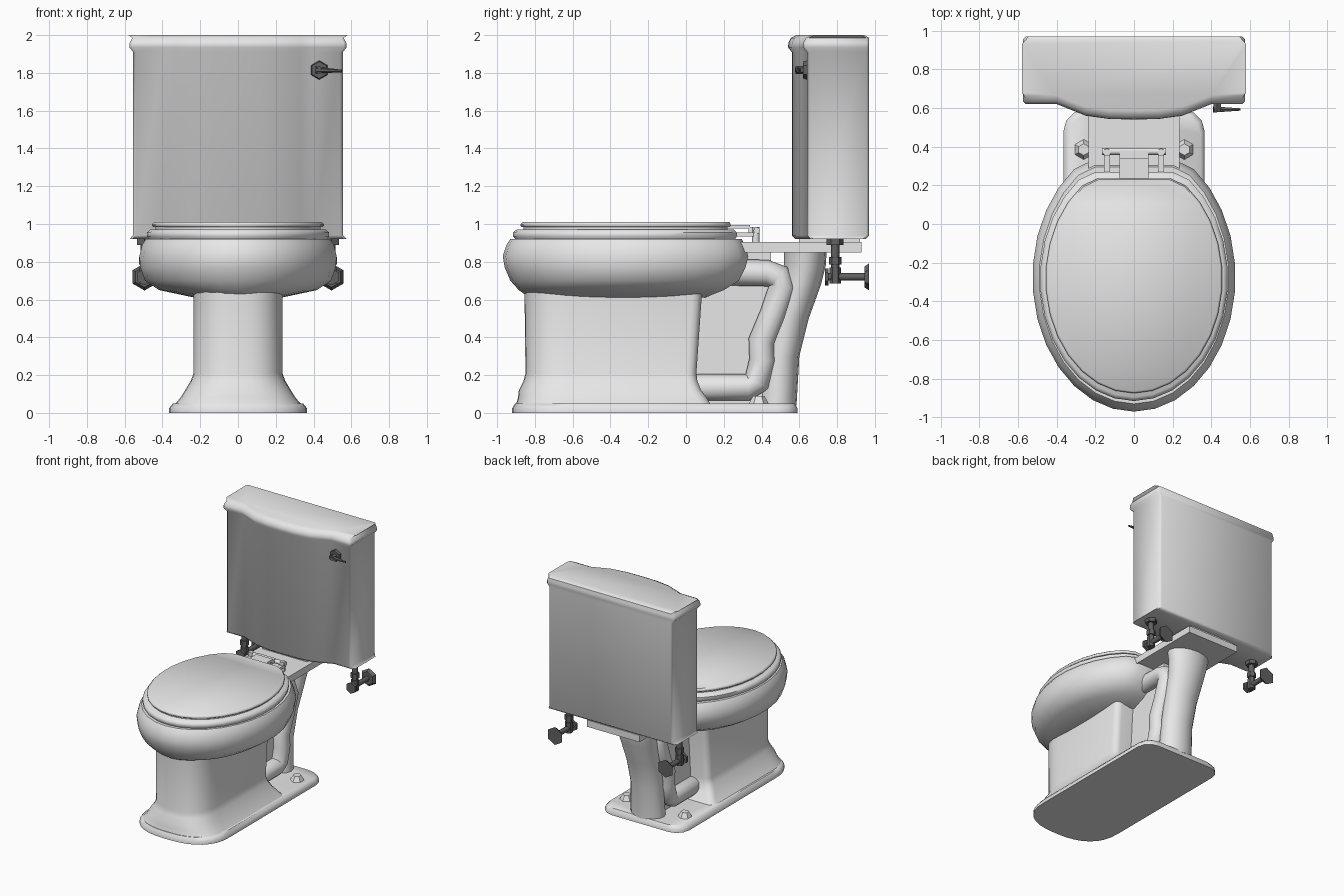
import bpy, bmesh
from math import sin, cos, pi, radians, copysign
from mathutils import Vector, Matrix

if "Cube" in bpy.data.objects:
    bpy.data.objects.remove(bpy.data.objects["Cube"], do_unlink=True)


def material(name, rgb, rough):
    m = bpy.data.materials.new(name)
    m.use_nodes = True
    m.diffuse_color = (*rgb, 1)
    bsdf = m.node_tree.nodes["Principled BSDF"]
    bsdf.inputs["Base Color"].default_value = (*rgb, 1)
    bsdf.inputs["Roughness"].default_value = rough
    return m


PORCELAIN = material("white_porcelain", (0.8, 0.8, 0.8), 0.4)
METAL = material("dark_metal", (0.12, 0.12, 0.12), 0.4)


def finish(name, bm, mat, angle=None):
    bmesh.ops.recalc_face_normals(bm, faces=bm.faces)
    mesh = bpy.data.meshes.new(name)
    bm.to_mesh(mesh)
    bm.free()
    mesh.materials.append(mat)
    ob = bpy.data.objects.new(name, mesh)
    bpy.context.collection.objects.link(ob)
    if angle:
        bpy.ops.object.select_all(action="DESELECT")
        ob.select_set(True)
        bpy.context.view_layer.objects.active = ob
        bpy.ops.object.shade_smooth_by_angle(angle=radians(angle))
    return ob


def loft(name, rings, mat=PORCELAIN, angle=50):
    """Skin a stack of equal-length rings and cap both ends."""
    bm = bmesh.new()
    rows = [[bm.verts.new(p) for p in ring] for ring in rings]
    for a, b in zip(rows, rows[1:]):
        for i in range(len(a)):
            j = (i + 1) % len(a)
            bm.faces.new((a[i], a[j], b[j], b[i]))
    bm.faces.new(rows[0])
    bm.faces.new(rows[-1])
    return finish(name, bm, mat, angle)


def box(name, x, y, z, mat=PORCELAIN):
    bm = bmesh.new()
    size = Vector((x[1] - x[0], y[1] - y[0], z[1] - z[0]))
    mid = Vector((x[1] + x[0], y[1] + y[0], z[1] + z[0])) / 2
    bmesh.ops.create_cube(bm, size=1, matrix=Matrix.Translation(mid) @ Matrix.Diagonal((*size, 1)))
    return finish(name, bm, mat)


def rod(name, start, end, r1, r2=None, sides=6, mat=METAL, angle=None):
    """Straight prism or cone between two points."""
    a, b = Vector(start), Vector(end)
    turn = (b - a).to_track_quat("Z", "Y").to_matrix().to_4x4()
    bm = bmesh.new()
    bmesh.ops.create_cone(bm, cap_ends=True, segments=sides, radius1=r1,
                          radius2=r1 if r2 is None else r2, depth=(b - a).length,
                          matrix=Matrix.Translation((a + b) / 2) @ turn)
    return finish(name, bm, mat, angle)


def egg(rx, front, back, z, n=30):
    """Oval ring whose rear end is cut straight."""
    cut = 0.875
    ry = (back - front) / (1 + cut)
    mid = front + ry
    angles = [2 * pi * i / n - pi / 2 for i in range(n)]
    return [(rx * cos(t), mid + ry * min(sin(t), cut), z) for t in angles]


def foot(hx, front, back, z, nose, r):
    """Ring with a blunt rounded nose and rounded rear corners."""
    half = []
    for i in range(9):
        t = i / 8 * pi / 2
        half.append((hx * sin(t) ** 0.8, front + nose * (1 - cos(t) ** 0.8)))
    for i in range(4):
        t = i / 3 * pi / 2
        half.append((hx - r + r * cos(t), back - r + r * sin(t)))
    left = [(-x, y) for x, y in half[:0:-1]]
    return [(x, y, z) for x, y in half + left]


# Foot plate and pedestal
loft("foot_plate", [foot(h, f, b, z, 0.3, 0.11) for h, f, b, z in (
    (0.365, -0.92, 0.59, 0), (0.365, -0.92, 0.59, 0.025), (0.345, -0.905, 0.575, 0.05))])
loft("pedestal", [foot(h, f, b, z, 0.25, 0.05) for h, f, b, z in (
    (0.335, -0.9, 0.13, 0.045), (0.305, -0.89, 0.11, 0.08), (0.28, -0.885, 0.08, 0.12),
    (0.25, -0.86, 0.06, 0.17), (0.235, -0.85, 0.055, 0.21), (0.235, -0.855, 0.085, 0.64))])

# Bowl, seat and lid
loft("bowl", [egg(*r) for r in (
    (0.23, -0.83, 0.1, 0.61), (0.42, -0.885, 0.2, 0.65), (0.495, -0.93, 0.28, 0.70),
    (0.52, -0.96, 0.315, 0.77), (0.525, -0.97, 0.33, 0.83), (0.51, -0.95, 0.31, 0.89),
    (0.49, -0.93, 0.295, 0.92))])
loft("seat", [egg(*r) for r in (
    (0.475, -0.905, 0.26, 0.92), (0.485, -0.915, 0.27, 0.935),
    (0.485, -0.915, 0.27, 0.955), (0.465, -0.895, 0.25, 0.972))])
loft("seat_bumper", [egg(0.44, -0.86, 0.22, z) for z in (0.965, 0.99)])
loft("lid", [egg(*r) for r in (
    (0.45, -0.868, 0.23, 0.983), (0.457, -0.875, 0.236, 0.99),
    (0.457, -0.875, 0.236, 1.0), (0.447, -0.865, 0.23, 1.01))])

# Rear leg, web and deck
loft("rear_leg", [[(hx * cos(t), (f + b) / 2 + (b - f) / 2 * sin(t), z)
                   for t in (2 * pi * i / 16 for i in range(16))]
                  for hx, f, b, z in (
    (0.14, 0.38, 0.585, 0.04), (0.13, 0.4, 0.6, 0.3), (0.135, 0.44, 0.65, 0.5),
    (0.15, 0.5, 0.715, 0.68), (0.165, 0.52, 0.74, 0.78), (0.18, 0.52, 0.745, 0.86))])
box("web", (-0.08, 0.08), (0.03, 0.45), (0.04, 0.86))
box("deck", (-0.235, 0.235), (0.2, 0.93), (0.85, 0.905))
box("tank_gasket", (-0.2, 0.2), (0.6, 0.92), (0.9, 0.93))

# Trapway pipes moulded on both sides
path = [Vector((0, y, z)) for y, z in (
    (0.18, 0.745), (0.43, 0.74), (0.49, 0.72), (0.51, 0.67), (0.46, 0.52), (0.4, 0.38),
    (0.405, 0.28), (0.375, 0.16), (0.33, 0.135), (0.06, 0.135), (0.0, 0.15))]
for side, label in ((1, "left"), (-1, "right")):
    rings = []
    for i, p in enumerate(path):
        tangent = (path[min(i + 1, len(path) - 1)] - path[max(i - 1, 0)]).normalized()
        normal = tangent.cross(Vector((1, 0, 0)))
        r = 0.03 if i == len(path) - 1 else 0.07
        rings.append([p + Vector((side * 0.1 + r * cos(t), 0, 0)) + normal * r * sin(t)
                      for t in (2 * pi * k / 12 for k in range(12))])
    loft(label + "_trap_pipe", rings)

# Tank with overhanging top, made from one outline grown by d
half = [(0, 0.56), (0.13, 0.563), (0.25, 0.58), (0.33, 0.612), (0.4, 0.64),
        (0.54, 0.64), (0.555, 0.655), (0.555, 0.955), (0.54, 0.97)]
outline = half + [(-x, y) for x, y in half[:0:-1]]


def tank_ring(d, z):
    ring = []
    for x, y in outline:
        gx = copysign(d, x) if abs(x) > 0.5 else 0
        gy = -d if y < 0.8 else min(d, 0)
        ring.append((x + gx, y + gy, z))
    return ring


loft("tank", [tank_ring(d, z) for d, z in (
    (-0.02, 0.92), (0, 0.94), (0, 1.91), (0.02, 1.935), (0.018, 1.96),
    (0.005, 1.985), (-0.025, 2.0))], angle=55)

# Flush lever
rod("lever_boss", (0.43, 0.645, 1.815), (0.43, 0.62, 1.815), 0.052, 0.045)
rod("lever_stem", (0.43, 0.63, 1.815), (0.43, 0.58, 1.815), 0.022)
rod("flush_lever", (0.41, 0.592, 1.815), (0.55, 0.592, 1.81), 0.018, 0.007)

# Hinge
box("hinge_plate", (-0.075, 0.075), (0.22, 0.34), (0.975, 0.995))
rod("hinge_bar", (-0.165, 0.375, 0.965), (0.165, 0.375, 0.965), 0.018, sides=8, mat=PORCELAIN, angle=50)
box("hinge_knuckle", (-0.075, 0.075), (0.33, 0.38), (0.955, 0.985))

for s, label in ((1, "left_"), (-1, "right_")):
    rod(label + "hinge_post", (s * 0.14, 0.37, 0.89), (s * 0.14, 0.37, 0.985), 0.02,
        sides=8, mat=PORCELAIN, angle=50)
    box(label + "hinge_arm", (s * 0.14 - 0.015, s * 0.14 + 0.015), (0.24, 0.37), (0.935, 0.955))
    # Floor bolt cap
    rod(label + "bolt_cap", (s * 0.26, 0.385, 0.045), (s * 0.26, 0.385, 0.09), 0.055, 0.03,
        mat=PORCELAIN)
    # Water valve under the tank
    x = s * 0.495
    rod(label + "supply_pipe", (x, 0.79, 0.7), (x, 0.79, 0.93), 0.022, sides=8, angle=50)
    rod(label + "tank_nut", (x, 0.79, 0.89), (x, 0.79, 0.925), 0.045)
    rod(label + "valve_nut", (x, 0.79, 0.785), (x, 0.79, 0.825), 0.033)
    rod(label + "valve_body", (x, 0.79, 0.685), (x, 0.79, 0.77), 0.03)
    rod(label + "valve_stem", (x, 0.745, 0.72), (x, 0.96, 0.72), 0.02, sides=8, angle=50)
    rod(label + "valve_handle", (x, 0.735, 0.72), (x, 0.755, 0.72), 0.045)
    rod(label + "wall_flange", (x, 0.945, 0.72), (x, 0.97, 0.72), 0.055, 0.072)
